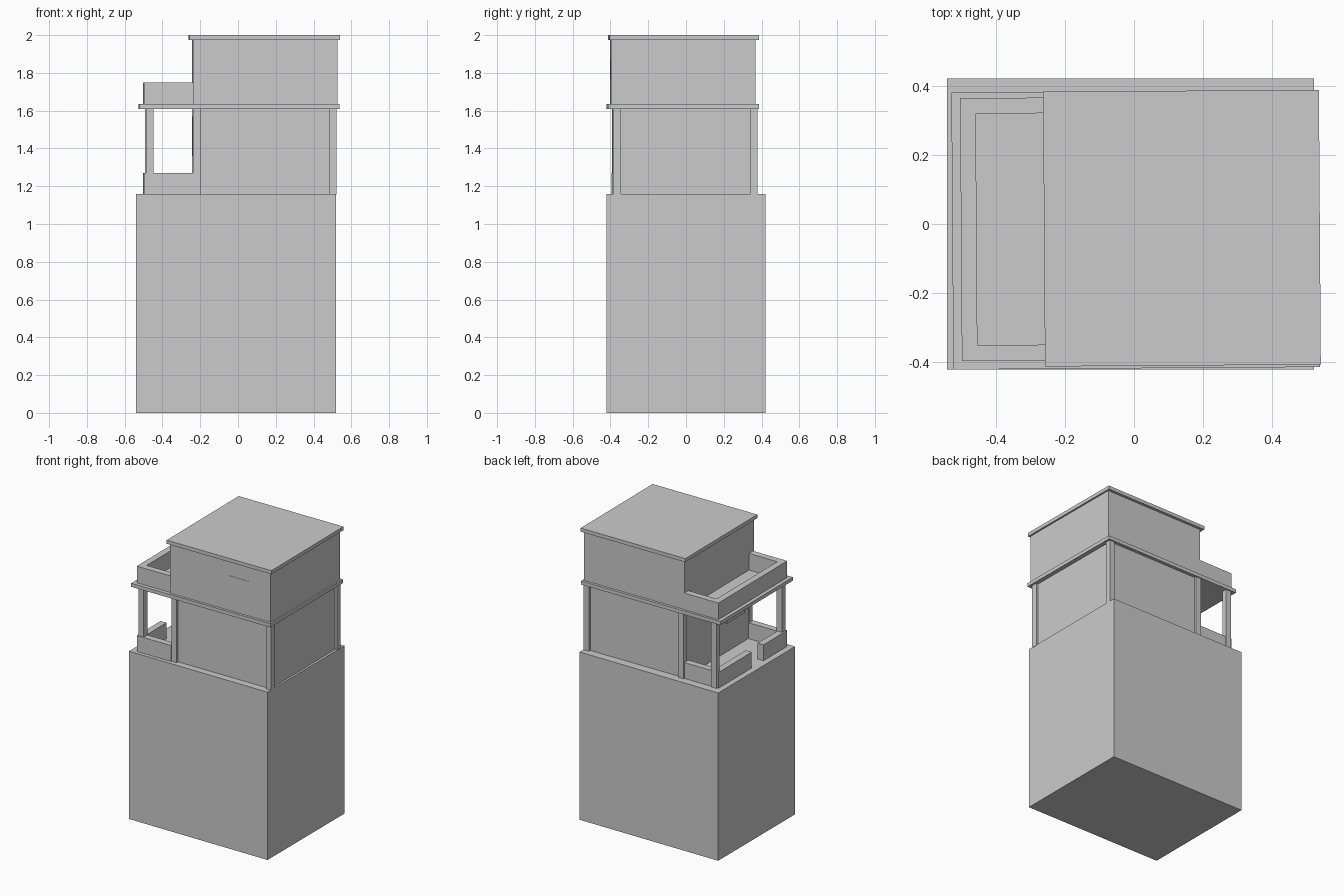
import bpy, bmesh, math
from mathutils import Matrix

if "Cube" in bpy.data.objects:
    bpy.data.objects.remove(bpy.data.objects["Cube"])

TWIST = Matrix.Rotation(math.radians(0.4), 4, 'Z')  # upper floors sit slightly turned


def finish(name, bm, twist=True):
    bmesh.ops.recalc_face_normals(bm, faces=bm.faces)
    if twist:
        bm.transform(TWIST)
    me = bpy.data.meshes.new(name)
    bm.to_mesh(me)
    bm.free()
    ob = bpy.data.objects.new(name, me)
    bpy.context.collection.objects.link(ob)
    return ob


def box(name, x, y, z, twist=True):
    bm = bmesh.new()
    bmesh.ops.create_cube(bm, size=1)
    for v in bm.verts:
        v.co = [r[0] if c < 0 else r[1] for c, r in zip(v.co, (x, y, z))]
    return finish(name, bm, twist)


def prism(name, outline, z0, z1):
    bm = bmesh.new()
    f = bm.faces.new([bm.verts.new((x, y, z0)) for x, y in outline])
    g = bmesh.ops.extrude_face_region(bm, geom=[f])['geom']
    for v in g:
        if isinstance(v, bmesh.types.BMVert):
            v.co.z = z1
    return finish(name, bm)


# ground storey block
box("base_block", (-0.54, 0.52), (-0.42, 0.42), (0, 1.16), twist=False)

# middle storey walls and corner posts
box("middle_storey", (-0.235, 0.505), (-0.372, 0.36), (1.16, 1.612))
for side, y in (("front", (-0.388, -0.348)), ("back", (0.338, 0.375))):
    for place, x in (("outer", (-0.49, -0.45)), ("inner", (-0.24, -0.20)),
                     ("right", (0.48, 0.52))):
        box(f"{side}_{place}_post", x, y, (1.155, 1.612))

# lower balcony parapet: two L shapes with a gap between
xo, xi, xe = -0.50, -0.455, -0.24
yf, yb, t = -0.392, 0.367, 0.045
prism("lower_parapet_back",
      [(xe, yb), (xo, yb), (xo, 0.0), (xi, 0.0), (xi, yb - t), (xe, yb - t)], 1.16, 1.27)
prism("lower_parapet_front",
      [(xe, yf), (xo, yf), (xo, -0.13), (xi, -0.13), (xi, yf + t), (xe, yf + t)], 1.16, 1.27)

# floor slab, upper balcony parapet
box("upper_floor_slab", (-0.525, 0.535), (-0.417, 0.383), (1.61, 1.635))
prism("upper_parapet",
      [(xe, yb), (xo, yb), (xo, yf), (xe, yf), (xe, yf + t), (xi, yf + t),
       (xi, yb - t), (xe, yb - t)], 1.635, 1.75)

# upper storey and roof
box("upper_storey", (-0.24, 0.525), (-0.40, 0.365), (1.635, 1.978))
box("roof_slab", (-0.26, 0.537), (-0.41, 0.384), (1.975, 2.0))

# thin window panels
box("front_window", (0.20, 0.36), (-0.402, -0.395), (1.765, 1.875))
box("balcony_window", (-0.243, -0.23), (-0.30, -0.10), (1.36, 1.57))
